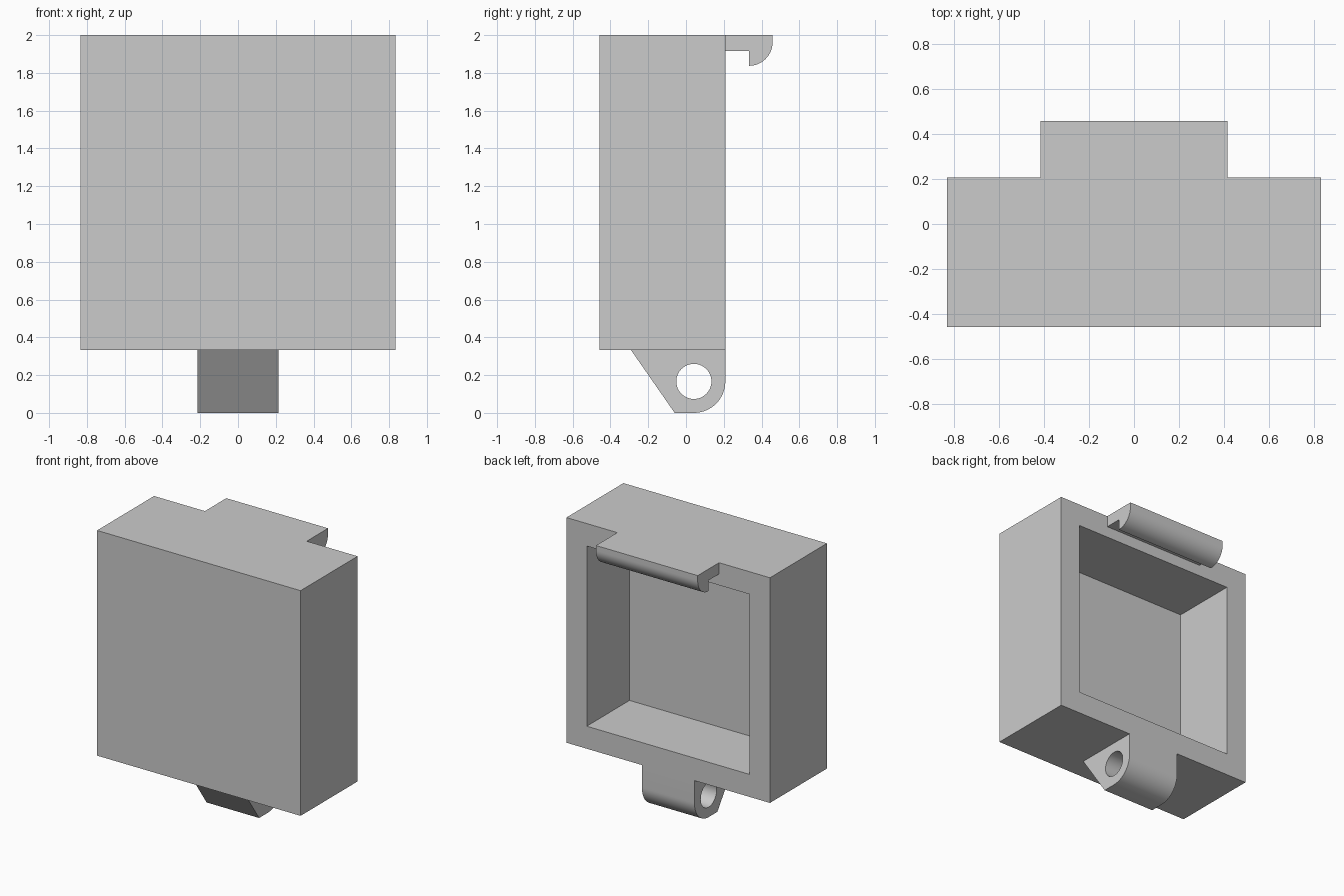
import bpy, bmesh
from math import pi, sin, cos, radians
from mathutils import Vector

cube = bpy.data.objects.get("Cube")
if cube:
    bpy.data.objects.remove(cube, do_unlink=True)

# Everything sits on a grid of 1/12
U = 1 / 12
FRONT, BACK = -5.5 * U, 2.5 * U
BOTTOM, TOP = 4 * U, 24 * U

GREY = (0.6, 0.6, 0.6, 1)
grey = bpy.data.materials.new("light_grey")
grey.use_nodes = True
grey.diffuse_color = GREY
grey.node_tree.nodes["Principled BSDF"].inputs["Base Color"].default_value = GREY


def finish(name, bm):
    bmesh.ops.recalc_face_normals(bm, faces=bm.faces[:])
    mesh = bpy.data.meshes.new(name)
    bm.to_mesh(mesh)
    bm.free()
    mesh.materials.append(grey)
    obj = bpy.data.objects.new(name, mesh)
    bpy.context.collection.objects.link(obj)
    return obj


def prism(name, profile, half_width):
    """Extrude a (y, z) profile along x, centred on x = 0."""
    bm = bmesh.new()
    face = bm.faces.new([bm.verts.new((-half_width, y, z)) for y, z in profile])
    out = bmesh.ops.extrude_face_region(bm, geom=[face])
    moved = [v for v in out["geom"] if isinstance(v, bmesh.types.BMVert)]
    bmesh.ops.translate(bm, verts=moved, vec=(2 * half_width, 0, 0))
    return finish(name, bm)


def arc(cy, cz, r, start, end, steps):
    angles = [start + (end - start) * i / steps for i in range(steps + 1)]
    return [(cy + r * cos(a), cz + r * sin(a)) for a in angles]


def smooth(obj):
    bpy.ops.object.select_all(action='DESELECT')
    obj.select_set(True)
    bpy.context.view_layer.objects.active = obj
    bpy.ops.object.shade_smooth_by_angle(angle=radians(30))


# Housing: a box with a deep recess in its back
body = prism("housing", [(FRONT, BOTTOM), (BACK, BOTTOM), (BACK, TOP), (FRONT, TOP)], 10 * U)
bm = bmesh.new()
bm.from_mesh(body.data)
back = max(bm.faces, key=lambda f: f.calc_center_median().y)
bmesh.ops.inset_region(bm, faces=[back], thickness=2 * U, use_even_offset=True)
out = bmesh.ops.extrude_face_region(bm, geom=[back])
floor = [v for v in out["geom"] if isinstance(v, bmesh.types.BMVert)]
bmesh.ops.translate(bm, verts=floor, vec=Vector((0, -6 * U, 0)))
if back.is_valid:
    bmesh.ops.delete(bm, geom=[back], context='FACES_ONLY')
bm.to_mesh(body.data)
bm.free()

# Latch hook on the top back edge
lip = BACK + 1.5 * U
hook_profile = [(BACK, TOP), (BACK, TOP - U), (lip, TOP - U)]
hook_profile += arc(lip, TOP - 0.45 * U, 1.5 * U, -pi / 2, 0, 16)
hook_profile += [(BACK + 3 * U, TOP)]
hook = prism("latch_hook", hook_profile, 5 * U)
smooth(hook)

# Hinge lug under the housing, with a round bore
cy, cz = BACK - 2 * U, 2 * U
lug_profile = [(BACK, BOTTOM), (BACK - 6 * U, BOTTOM), (-0.06, 0)]
lug_profile += arc(cy, cz, 2 * U, -pi / 2, 0, 16)
lug = prism("hinge_lug", lug_profile, 0.215)

cutter = prism("bore_cutter", arc(cy, cz, 0.093, 0, 2 * pi, 48)[:-1], 0.4)
cutter.hide_render = True
bore = lug.modifiers.new("bore", 'BOOLEAN')
bore.operation = 'DIFFERENCE'
bore.solver = 'EXACT'
bore.object = cutter
bpy.context.view_layer.objects.active = lug
bpy.ops.object.modifier_apply(modifier=bore.name)
bpy.data.objects.remove(cutter, do_unlink=True)
smooth(lug)
